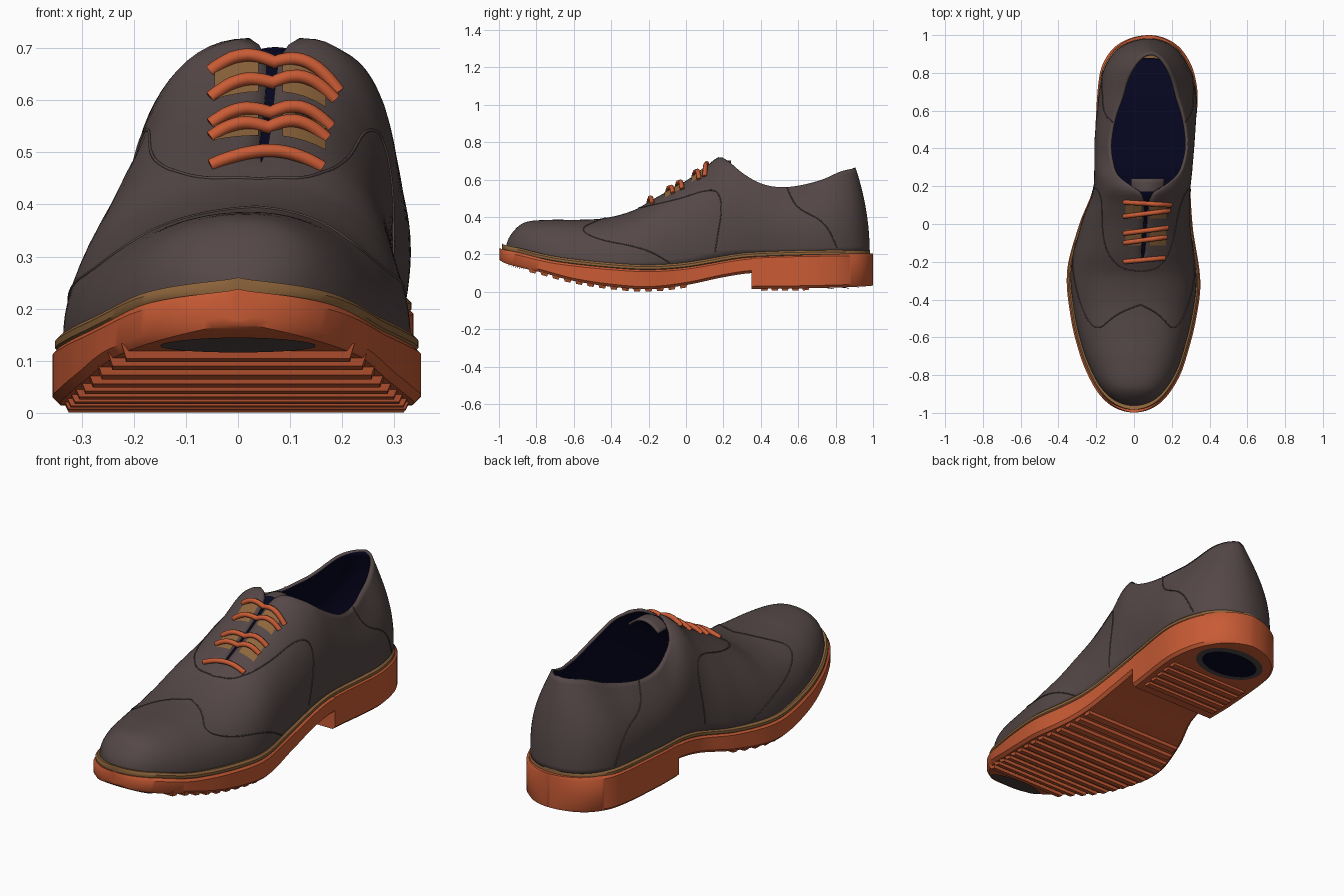
import bpy, bmesh
from math import acos, cos, sin, pi, radians
from mathutils import Vector
from mathutils.bvhtree import BVHTree

if "Cube" in bpy.data.objects:
    bpy.data.objects.remove(bpy.data.objects["Cube"], do_unlink=True)


def material(name, rgb):
    m = bpy.data.materials.new(name)
    m.use_nodes = True
    m.diffuse_color = (*rgb, 1)
    m.node_tree.nodes["Principled BSDF"].inputs["Base Color"].default_value = (*rgb, 1)
    return m


LEATHER = material("brown grey leather", (.09, .065, .063))
RUBBER = material("orange rubber", (.58, .105, .035))
TAN = material("tan welt", (.27, .13, .045))
NAVY = material("navy lining", (.002, .002, .016))


def spline(*rows):
    """Smooth curve through (y, value) rows; rounds off nicely at y = -1 and 1."""
    ts, vs = [acos(-r[0]) for r in rows], [r[1] for r in rows]
    last = len(ts) - 1

    def slope(k):
        a, b = max(k - 1, 0), min(k + 1, last)
        return (vs[b] - vs[a]) / (ts[b] - ts[a])

    def value(y):
        t = min(max(acos(-min(max(y, -1), 1)), ts[0]), ts[-1])
        k = max(i for i in range(last) if ts[i] <= t)
        h = ts[k + 1] - ts[k]
        u = (t - ts[k]) / h
        return ((2*u**3 - 3*u*u + 1) * vs[k] + (u**3 - 2*u*u + u) * h * slope(k)
                + (3*u*u - 2*u**3) * vs[k + 1] + (u**3 - u*u) * h * slope(k + 1))
    return value


# Outline and height curves along the length
left = spline((-1, 0), (-.97, -.11), (-.9, -.187), (-.8, -.245), (-.7, -.285), (-.5, -.335),
              (-.25, -.355), (0, -.29), (.2, -.215), (.5, -.205), (.8, -.18), (.9, -.135),
              (.96, -.07), (1, .08))
right = spline((-1, 0), (-.97, .11), (-.9, .185), (-.8, .245), (-.7, .28), (-.5, .33),
               (-.3, .352), (0, .31), (.3, .3), (.65, .337), (.8, .318), (.9, .27),
               (.96, .21), (1, .08))
sole_top = spline((-1, .238), (-.9, .21), (-.7, .165), (-.4, .132), (-.2, .122), (0, .135),
                  (.36, .19), (1, .202))
sole_low = spline((-1, .178), (-.8, .11), (-.6, .058), (-.4, .027), (-.2, .014), (0, .036),
                  (.2, .078), (.36, .1), (1, .11))
heel_low = spline((.3, .015), (.7, .02), (1, .035))
ridge = spline((-1, .23), (-.97, .31), (-.9, .37), (-.75, .385), (-.6, .385), (-.45, .395),
               (-.3, .435), (-.2, .49), (0, .6), (.1, .67), (.17, .72), (.22, .7), (.3, .635),
               (.4, .58), (.5, .56), (.6, .565), (.75, .595), (.9, .645), (1, .665))
centre = spline((-1, 0), (-.3, .04), (0, .06), (.3, .075), (1, .09))
gap = spline((-.2, 0), (-.18, .008), (.08, .01), (.13, .02), (.17, .05), (.2, .09), (.25, .155),
             (.3, .185), (.4, .207), (.5, .2), (.6, .18), (.7, .15), (.8, .127), (.9, .092), (1, 0))
drop = spline((-1, 0), (.1, 0), (.2, .04), (.3, .18), (.4, .33), (1, .33))
bulge = spline((-1, 0), (-.3, .005), (.2, .05), (.6, .035), (.85, .015), (1, 0))


def finish(bm, name, mats, angle=40):
    mesh = bpy.data.meshes.new(name)
    bm.to_mesh(mesh)
    ob = bpy.data.objects.new(name, mesh)
    bpy.context.collection.objects.link(ob)
    for m in mats:
        mesh.materials.append(m)
    bpy.ops.object.select_all(action='DESELECT')
    ob.select_set(True)
    bpy.context.view_layer.objects.active = ob
    bpy.ops.object.shade_smooth_by_angle(angle=radians(angle))
    return ob


def grid(bm, rows, flip=False):
    vs = [[bm.verts.new(p) for p in row] for row in rows]
    for a, b in zip(vs, vs[1:]):
        for j in range(len(a) - 1):
            quad = [a[j], b[j], b[j + 1], a[j + 1]]
            bm.faces.new(quad[::-1] if flip else quad)
    return vs


def slab(name, start, low, high, scale, mat, steps=90):
    """Flat layer that follows the shoe outline between two height curves."""
    bm, rings = bmesh.new(), []
    t0 = acos(-start)
    for i in range(steps + 1):
        y = -cos(t0 + (pi - t0) * i / steps)
        mid, h = (left(y) + right(y)) / 2, max(right(y) - left(y), 0) / 2 * scale
        lo, hi = low(y), high(y)
        e = min(.014, h * .4, (hi - lo) * .3)
        half = [(h - e, lo), (h, lo + e), (h, hi - e), (h - e, hi)]
        ring = half + [(-x, z) for x, z in reversed(half)]
        rings.append([(mid + x, y * scale, z) for x, z in ring + ring[:1]])
    vs = grid(bm, rings)
    bm.faces.new(vs[0][:-1])
    bmesh.ops.remove_doubles(bm, verts=bm.verts, dist=.0005)
    bmesh.ops.recalc_face_normals(bm, faces=bm.faces)
    return finish(bm, name, [mat])


# Sole, heel block, welt and insole
slab("sole", -1, sole_low, sole_top, .998, RUBBER)
slab("heel_block", .35, heel_low, lambda y: sole_top(y) + .004, 1, RUBBER, 50)
slab("welt", -1, lambda y: sole_top(y) - .01, lambda y: sole_top(y) + .022, .983, TAN)
slab("insole", -1, sole_top, lambda y: sole_top(y) + .03, .88, NAVY)


# Tread bars across the forefoot and the heel
def treads(name, ys, low, width):
    bm = bmesh.new()
    for y in ys:
        mid, w = (left(y) + right(y)) / 2, (right(y) - left(y)) * width
        for v in bmesh.ops.create_cube(bm, size=1)["verts"]:
            taper = 1 if v.co.z > 0 else .96
            yy = y + v.co.y * (.048 if v.co.z > 0 else .03)
            v.co = (mid + v.co.x * w * taper, yy, low(yy) + v.co.z * .027)
    finish(bm, name, [RUBBER], 20)


treads("forefoot_treads", [-.82 + .062 * k for k in range(14)], sole_low, .95)
treads("heel_treads", [.42 + .055 * k for k in range(5)],
       lambda y: heel_low(y) + .003, .86)


# Dark inlays under the toe and the heel
def inlay(name, x, y, rx, ry, low, depth, mat):
    bm = bmesh.new()
    bmesh.ops.create_circle(bm, cap_ends=True, segments=32, radius=1)
    for v in bm.verts:
        yy = y + v.co.y * ry
        v.co = (x + v.co.x * rx, yy, low(yy) - depth)
    bmesh.ops.reverse_faces(bm, faces=bm.faces)
    finish(bm, name, [mat])


inlay("toe_inlay", 0, -.905, .15, .055, sole_low, .005, LEATHER)
inlay("heel_inlay_rim", .075, .815, .185, .125, heel_low, .003, LEATHER)
inlay("heel_inlay", .075, .815, .155, .095, heel_low, .006, NAVY)


# Upper: curved walls rising from the welt to the collar, facing slit or vamp ridge
def wall(side, y, t):
    mid, h = (left(y) + right(y)) / 2, max(right(y) - left(y), 0) / 2 * .94
    base = mid + side * h
    rim = centre(y) + side * max(gap(y), 0)
    lo = sole_top(y) + .008
    hi = max(ridge(y), lo)
    rise = hi - lo
    points = [(base, lo), (base + side * bulge(y), lo + .57 * rise * (1 - .6 * drop(y))),
              (rim + .63 * (base - rim) + side * bulge(y) * .5, hi - drop(y) * rise), (rim, hi)]
    weights = [(1 - t)**3, 3 * t * (1 - t)**2, 3 * t * t * (1 - t), t**3]
    x = sum(w * p[0] for w, p in zip(weights, points))
    z = sum(w * p[1] for w, p in zip(weights, points))
    lean = .076 * (max(y - .4, 0) / .6)**2 * ((z - lo) / max(rise, .001))**2
    return Vector((x, .01 + .972 * y - lean, z))


bm = bmesh.new()
stations = [-cos(pi * i / 130) for i in range(131)]
for side in (-1, 1):
    grid(bm, [[wall(side, y, j / 18) for j in range(19)] for y in stations], side < 0)
bmesh.ops.remove_doubles(bm, verts=bm.verts, dist=.0006)
surface = BVHTree.FromBMesh(bm)
upper = finish(bm, "upper", [LEATHER, NAVY], 60)
shell = upper.modifiers.new("lining", 'SOLIDIFY')
shell.thickness, shell.offset, shell.material_offset = .014, -1, 1


def top(x, y):
    hit = surface.ray_cast(Vector((x, y, 2)), Vector((0, 0, -1)))[0]
    return hit.z if hit else ridge((y - .01) / .972)


# Tongue under the facings, lined in navy below the throat
bm = bmesh.new()
grid(bm, [[(centre(y) + d * .011, y, ridge(min(y, .17)) - .018 - .0007 * d * d)
           for d in range(-8, 9)] for y in [-.22 + .023 * k for k in range(21)]], True)
bmesh.ops.recalc_face_normals(bm, faces=bm.faces)
for f in bm.faces:
    f.material_index = 0 if f.calc_center_median().y > .17 else 1
tongue = finish(bm, "tongue", [LEATHER, NAVY])
tongue.modifiers.new("thickness", 'SOLIDIFY').thickness = .01


def tube(name, points, radius, mat):
    cu = bpy.data.curves.new(name, 'CURVE')
    cu.dimensions, cu.bevel_depth, cu.bevel_resolution = '3D', radius, 2
    cu.use_fill_caps = True
    sp = cu.splines.new('POLY')
    sp.points.add(len(points) - 1)
    for p, co in zip(sp.points, points):
        p.co = (*co, 1)
    sp.use_smooth = True
    cu.materials.append(mat)
    bpy.context.collection.objects.link(bpy.data.objects.new(name, cu))


# Laces: two humps per row, laid over the facings
for n, (ya, yb) in enumerate([(-.2, -.18), (-.1, -.07), (-.05, -.02), (.04, .07), (.115, .1)]):
    points = []
    for i in range(25):
        s = i / 24
        x, y = -.053 + (.215 + .008 * n) * s, ya + (yb - ya) * s
        hump = abs(sin(2 * pi * s)) if n else sin(pi * s)
        points.append((x, y, top(x, y) + .003 + .014 * hump))
    tube(f"lace_{n + 1}", points, .0125, RUBBER)

# Tan facing patches beside the slit
for n, y0 in enumerate((-.115, .03)):
    for label, x0 in (("right", -.045), ("left", .085)):
        bm = bmesh.new()
        xs = [x0 + .021 * i for i in range(5)]
        ys = [y0 + .017 * j for j in range(6)]
        grid(bm, [[(x, y, top(x, y) + .004) for x in xs] for y in ys], True)
        finish(bm, f"facing_patch_{label}_{n + 1}", [TAN])

# Raised seams of the wing cap, the facing and the heel counter, on both sides
SEAMS = {"wing_seam": [(-.45, 1), (-.5, .8), (-.6, .55), (-.5, .36), (-.28, .22), (-.1, .03)],
         "facing_seam": [(-.27, 1), (-.25, .8), (-.1, .64), (.1, .55), (.2, .4), (.15, .05)],
         "counter_seam": [(.55, 1), (.6, .65), (.75, .4), (.82, .05)]}
for name, path in SEAMS.items():
    path = [Vector(p) for p in path]
    for _ in range(4):  # round the corners of the path
        cut = [p for a, b in zip(path, path[1:]) for p in (a.lerp(b, .25), a.lerp(b, .75))]
        path = path[:1] + cut + path[-1:]
    for label, side in (("right", -1), ("left", 1)):
        tube(f"{name}_{label}", [wall(side, *p) for p in path], .003, LEATHER)
